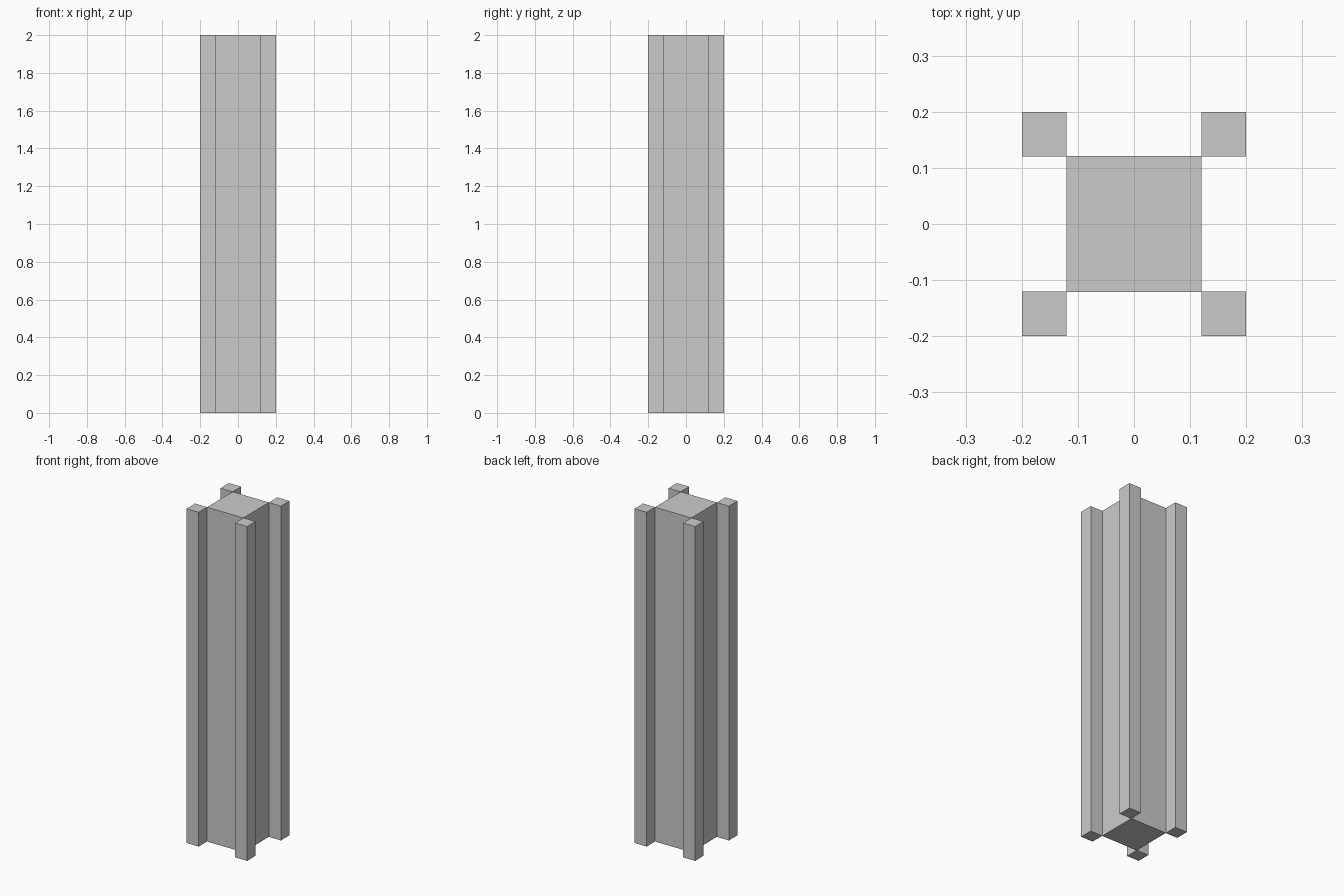
import bpy

if "Cube" in bpy.data.objects:
    bpy.data.objects.remove(bpy.data.objects["Cube"])

HEIGHT = 2.0


def box(name, x, y, sx, sy):
    """Full-height upright box centred at x, y."""
    bpy.ops.mesh.primitive_cube_add(size=1, location=(x, y, HEIGHT / 2))
    ob = bpy.context.object
    ob.name = name
    ob.scale = (sx, sy, HEIGHT)
    bpy.ops.object.transform_apply(location=False, rotation=False, scale=True)
    return ob


# Central square shaft
box("pillar_core", 0, 0, 0.24, 0.242)

# Four square posts touching the shaft's corners
for side, sx in (("left", -1), ("right", 1)):
    for end, sy in (("front", -1), ("back", 1)):
        box(f"{end}_{side}_corner_post", sx * 0.16, sy * 0.16, 0.08, 0.08)
